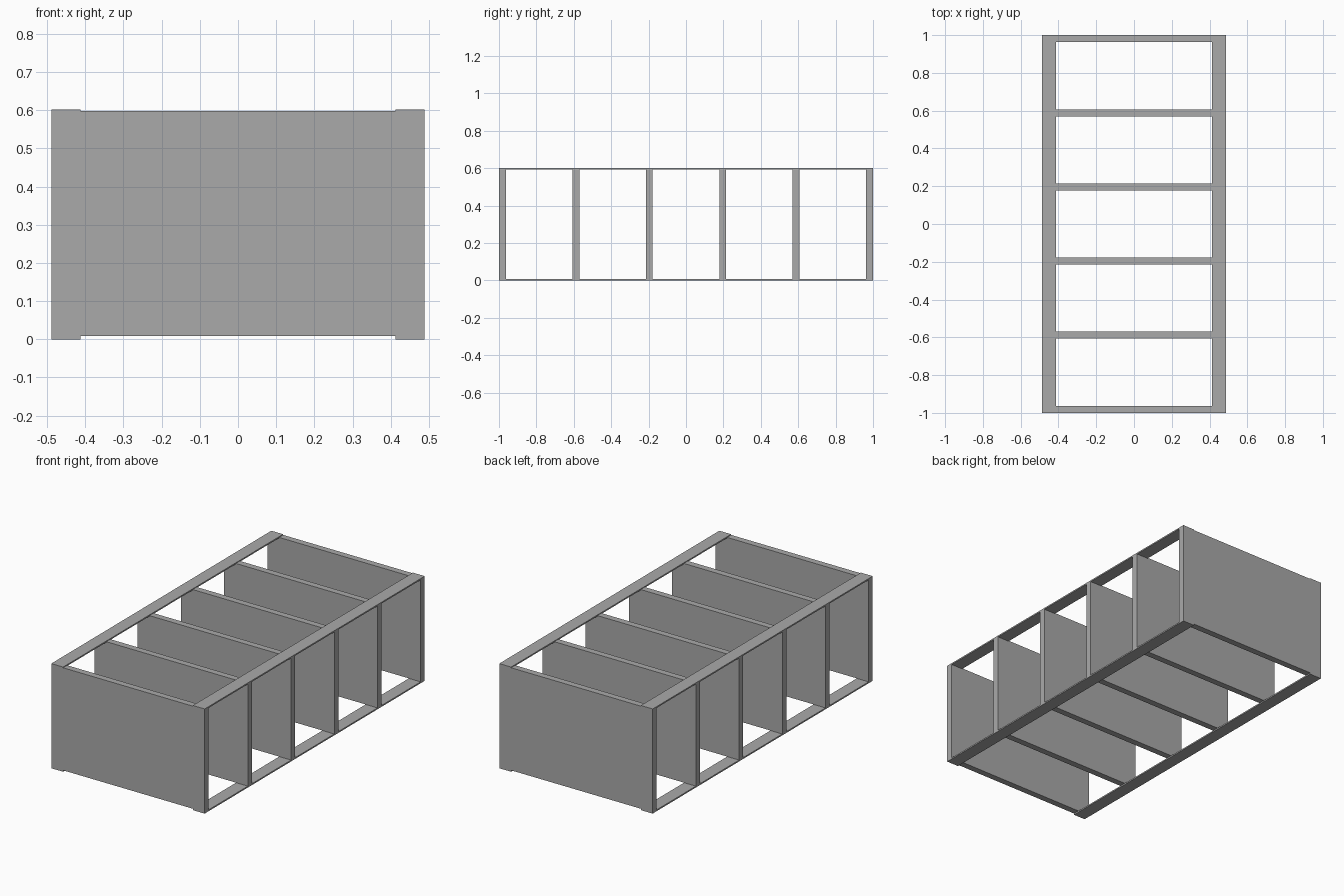
import bpy

# Remove the default cube
cube = bpy.data.objects.get("Cube")
if cube:
    bpy.data.objects.remove(cube, do_unlink=True)

# Material
GREY = (0.4, 0.4, 0.4, 1.0)
grey = bpy.data.materials.new("plain grey")
grey.use_nodes = True
grey.diffuse_color = GREY
grey.node_tree.nodes["Principled BSDF"].inputs["Base Color"].default_value = GREY


def box(name, low, high):
    """Flat-faced box between two opposite corners."""
    bpy.ops.mesh.primitive_cube_add(size=1)
    obj = bpy.context.object
    obj.name = name
    for v in obj.data.vertices:
        v.co = [h if c > 0 else l for c, l, h in zip(v.co, low, high)]
    obj.data.materials.append(grey)
    return obj


HALF_WIDTH, HALF_LENGTH, HEIGHT = 0.488, 1.0, 0.602
PANEL, STRIP_WIDTH, STRIP = 0.037, 0.075, 0.008
PANEL_TOP = HEIGHT - 0.004
COUNT = 6

# Upright dividers, evenly spaced from front to back
pitch = (2 * HALF_LENGTH - PANEL) / (COUNT - 1)
for i in range(COUNT):
    y = -HALF_LENGTH + i * pitch
    box(f"divider_{i + 1}", (-HALF_WIDTH, y, STRIP), (HALF_WIDTH, y + PANEL, PANEL_TOP))

# Long flat rails along both sides, below and above the dividers
inner = HALF_WIDTH - STRIP_WIDTH
for side, x0, x1 in (("left", inner, HALF_WIDTH), ("right", -HALF_WIDTH, -inner)):
    for level, z in (("bottom", 0), ("top", HEIGHT - STRIP)):
        box(f"{level}_{side}_rail", (x0, -HALF_LENGTH, z), (x1, HALF_LENGTH, z + STRIP))
